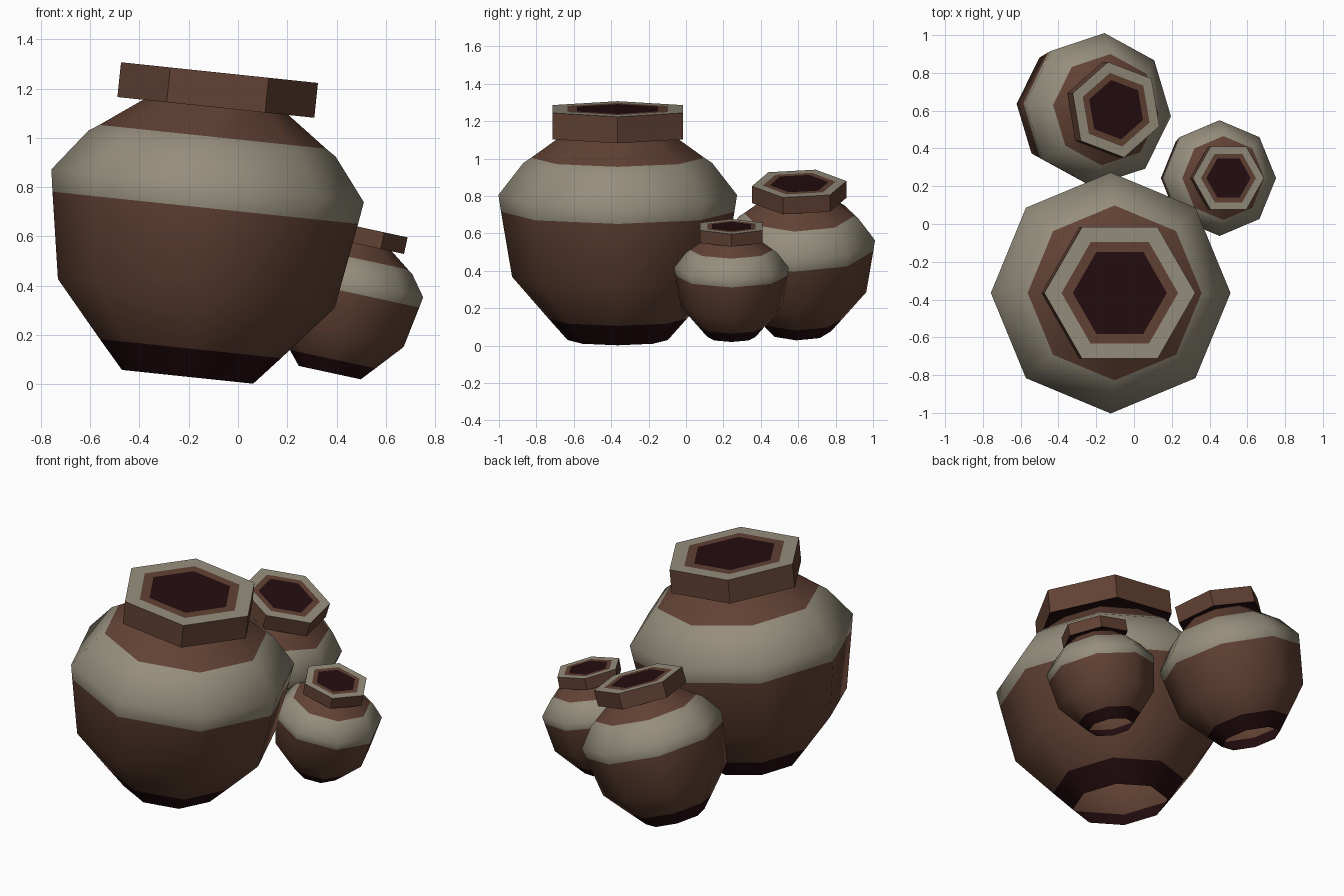
import bpy, bmesh, math
from mathutils import Matrix

if "Cube" in bpy.data.objects:
    bpy.data.objects.remove(bpy.data.objects["Cube"])


def material(name, rgb):
    m = bpy.data.materials.new(name)
    m.diffuse_color = (*rgb, 1)
    m.use_nodes = True
    m.node_tree.nodes["Principled BSDF"].inputs["Base Color"].default_value = m.diffuse_color
    return m


MATS = [
    material("clay_brown", (0.122, 0.054, 0.034)),
    material("glaze_grey", (0.305, 0.272, 0.205)),
    material("burnt_dark", (0.018, 0.004, 0.005)),
]
BROWN, GREY, DARK = range(3)

# Profiles as (radius, height along the axis, colour of the band above the point)
BODY = [
    (0.268, 0.00, DARK), (0.370, 0.115, DARK), (0.565, 0.34, BROWN),
    (0.624, 0.69, GREY), (0.638, 0.78, GREY), (0.505, 0.952, GREY),
    (0.463, 0.98, BROWN), (0.290, 1.105, BROWN),
]
BODY[1] = (0.370, 0.115, BROWN)
RIM = [
    (0.285, 1.10, DARK), (0.402, 1.10, BROWN), (0.402, 1.242, GREY),
    (0.310, 1.242, BROWN), (0.250, 1.242, DARK),
]


def lathe(name, profile, sides, matrix, cap, smooth):
    """Spin a profile into a low-poly shell; each band gets its own colour."""
    bm = bmesh.new()
    rings = []
    for r, z, _ in profile:
        rings.append([bm.verts.new((r * math.cos(2 * math.pi * i / sides),
                                    r * math.sin(2 * math.pi * i / sides), z))
                      for i in range(sides)])
    for k in range(len(rings) - 1):
        a, b = rings[k], rings[k + 1]
        for i in range(sides):
            j = (i + 1) % sides
            f = bm.faces.new((a[i], a[j], b[j], b[i]))
            f.material_index = profile[k][2]
            f.smooth = smooth
    if cap:
        f = bm.faces.new(rings[-1])
        f.material_index = profile[-1][2]
    bm.transform(matrix)
    me = bpy.data.meshes.new(name)
    bm.to_mesh(me)
    bm.free()
    for m in MATS:
        me.materials.append(m)
    ob = bpy.data.objects.new(name, me)
    bpy.context.collection.objects.link(ob)
    return ob


def pot(name, base, tilt, spin, width, height):
    """One leaning pot: eight-sided open body plus six-sided rim."""
    mat = (Matrix.Translation(base)
           @ Matrix.Rotation(math.radians(tilt), 4, 'Y')
           @ Matrix.Rotation(math.radians(spin), 4, 'Z')
           @ Matrix.Diagonal((width, width, height, 1)))
    lathe(name + "_body", BODY, 8, mat, False, True)
    lathe(name + "_rim", RIM, 6, mat, True, False)


pot("large_pot", (-0.205, -0.365, 0.03), 6.0, 0, 1.0, 1.0)
pot("medium_pot", (-0.35, 0.605, 0.081), 18.0, 40, 0.638, 0.665)
pot("small_pot", (0.3725, 0.243, 0.047), 12.2, 0, 0.48, 0.486)
